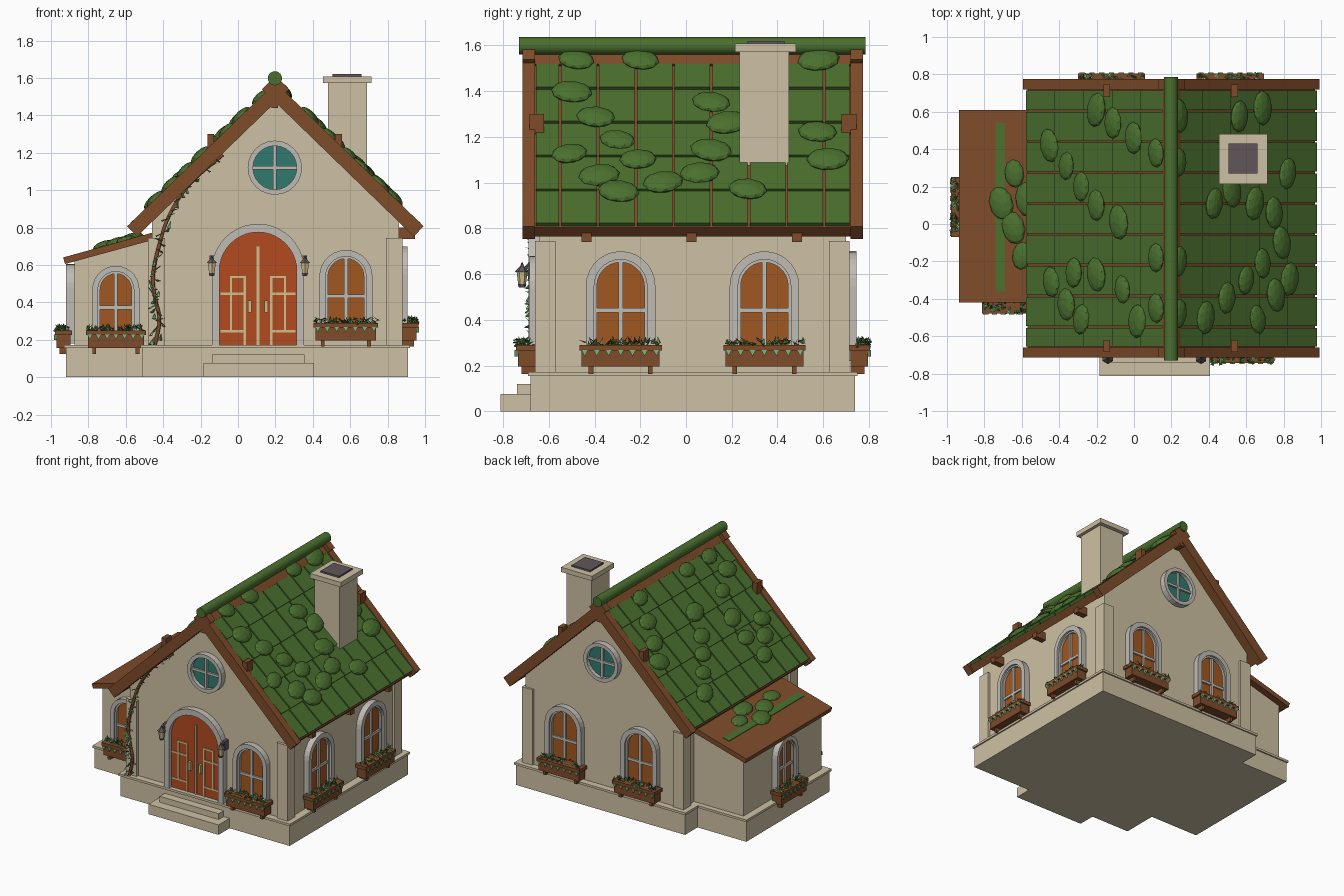
import bpy, bmesh, math, random
from mathutils import Matrix, Vector

random.seed(4)
if "Cube" in bpy.data.objects:
    bpy.data.objects.remove(bpy.data.objects["Cube"])


def material(name, *rgb):
    linear = [((c / 255 + .055) / 1.055) ** 2.4 for c in rgb] + [1]
    mat = bpy.data.materials.new(name)
    mat.use_nodes = True
    mat.diffuse_color = linear
    mat.node_tree.nodes["Principled BSDF"].inputs["Base Color"].default_value = linear
    return mat


plaster = material("plaster", 206, 192, 163)
wood = material("brown wood", 126, 76, 42)
stone = material("pale stone", 192, 188, 180)
moss = material("moss green", 74, 112, 46)
amber = material("amber glass", 160, 88, 34)
red = material("door red", 178, 75, 32)
teal = material("teal glass", 48, 122, 110)
iron = material("dark iron", 96, 86, 88)
leaf_green = material("pale leaf", 128, 182, 130)
cream = material("cream trim", 208, 192, 140)


def finish(name, bm, mat, frame=Matrix(), smooth=False):
    bm.transform(frame)
    bmesh.ops.recalc_face_normals(bm, faces=bm.faces)
    mesh = bpy.data.meshes.new(name)
    for face in bm.faces:
        face.smooth = smooth and len(face.verts) == 4
    bm.to_mesh(mesh)
    bm.free()
    mesh.materials.append(mat)
    obj = bpy.data.objects.new(name, mesh)
    bpy.context.collection.objects.link(obj)
    return obj


def block(bm, x0, x1, y0, y1, z0, z1):
    mid = Vector((x0 + x1, y0 + y1, z0 + z1)) / 2
    size = Matrix.Diagonal((x1 - x0, y1 - y0, z1 - z0, 1))
    bmesh.ops.create_cube(bm, size=1, matrix=Matrix.Translation(mid) @ size)


def blocks(name, mat, boxes, frame=Matrix()):
    bm = bmesh.new()
    for box in boxes:
        block(bm, *box)
    return finish(name, bm, mat, frame)


def prism(bm, outline, y0, y1):
    front = [bm.verts.new((x, y0, z)) for x, z in outline]
    back = [bm.verts.new((x, y1, z)) for x, z in outline]
    bm.faces.new(front)
    bm.faces.new(back)
    for i in range(len(front)):
        bm.faces.new((front[i - 1], front[i], back[i], back[i - 1]))


def panel(name, mat, outline, y0, y1, frame=Matrix()):
    bm = bmesh.new()
    prism(bm, outline, y0, y1)
    return finish(name, bm, mat, frame)


def band(name, mat, outer, inner, y0, y1, frame, closed=False):
    bm = bmesh.new()
    for i in range(0 if closed else 1, len(outer)):
        prism(bm, [outer[i - 1], outer[i], inner[i], inner[i - 1]], y0, y1)
    bmesh.ops.remove_doubles(bm, verts=bm.verts, dist=.0001)
    return finish(name, bm, mat, frame)


def arch(half, top, bottom, steps=14):
    curve = [(-half * math.cos(math.pi * i / steps), top - half + half * math.sin(math.pi * i / steps))
             for i in range(steps + 1)]
    return [(-half, bottom)] + curve + [(half, bottom)]


def circle(radius, height, steps=24):
    return [(radius * math.cos(math.tau * i / steps), height + radius * math.sin(math.tau * i / steps))
            for i in range(steps)]


def wall(x, y, degrees):
    return Matrix.Translation((x, y, 0)) @ Matrix.Rotation(math.radians(degrees), 4, "Z")


def add_leaf(bm, place, size):
    turn = Matrix.Rotation(random.uniform(0, 6), 4, "Z") @ Matrix.Rotation(random.uniform(.3, 1.4), 4, "X")
    bmesh.ops.create_cone(bm, segments=4, radius1=size * .5, radius2=0, depth=size * 1.8,
                          cap_ends=True, matrix=Matrix.Translation(place) @ turn @ Matrix.Diagonal((1, .35, 1, 1)))


# Plinth, rim, steps
main = (-.51, .91, -.68, .74)
annex = (-.92, -.5, -.41, .59)
blocks("plinth", plaster, [main + (0, .155), annex + (0, .155)])
blocks("plinth_rim", plaster, [(a - .01, b + .01, c - .01, d + .01, .155, .172) for a, b, c, d in (main, annex)])
blocks("front_steps", plaster, [(-.185, .405, -.812, -.6, 0, .075), (-.14, .355, -.74, -.6, .07, .12)])

# Walls and corner piers
panel("main_walls", plaster, [(-.46, .16), (.86, .16), (.86, .86), (.2, 1.5), (-.46, .86)], -.64, .7)
panel("annex_walls", plaster, [(-.875, .16), (-.4, .16), (-.4, .76), (-.875, .63)], -.375, .56)
blocks("corner_piers", plaster, [(x, x + .09, y, y + .09, .16, .745) for x in (-.48, .79) for y in (-.66, .625)])

# Main roof: slab, barge boards, overlapping tiles, moss clumps
moss_right = [(-.48, 1.535), (-.2, 1.535), (.33, 1.535), (.58, 1.535), (-.5, 1.395), (-.395, 1.285), (-.3, 1.185),
              (-.51, 1.125), (-.38, 1.03), (-.295, .96), (-.21, 1.1), (-.1, 1), (.11, 1.14), (.06, 1.04),
              (.27, .97), (.11, 1.35), (.18, 1.26), (.575, 1.22), (.62, 1.1)]
moss_left = [(-.2, .61), (-.11, .54), (0, .46), (.12, .38), (-.45, .42), (-.36, .31), (-.28, .2), (-.2, .1),
             (-.08, .01), (-.44, -.31), (-.36, -.43), (-.28, -.51), (-.32, -.26), (-.2, -.27), (-.06, -.35),
             (.02, -.52), (.12, -.45), (.12, -.18)]
slope = math.atan(.97)
cos, sin = math.cos(slope), math.sin(slope)
clumps = {1: [((1.57 - z) / sin, y) for y, z in moss_right], -1: [((.2 - x) / cos, y) for x, y in moss_left]}
edges = [-.66] + [-.55 + .165 * k for k in range(8)] + [.72]


def add_clump(bm, place):
    size = Matrix.Diagonal((.062, .088, .026, 1)) * random.uniform(.85, 1.08)
    size[3][3] = 1
    turn = Matrix.Rotation(random.uniform(-.3, .3), 4, "Z")
    bmesh.ops.create_icosphere(bm, subdivisions=2, radius=1, matrix=Matrix.Translation(place) @ turn @ size)


for side, label in ((1, "left"), (-1, "right")):
    frame = Matrix(((side * cos, 0, side * sin, .2), (0, 1, 0, 0), (-sin, 0, cos, 1.57), (0, 0, 0, 1)))
    blocks(label + "_roof_slab", wood, [(0, 1.085, -.69, .75, -.07, -.015)], frame)
    blocks(label + "_barge_boards", wood, [(-.03, 1.1, -.715, -.66, -.072, .004), (-.03, 1.1, .72, .775, -.072, .004)], frame)
    bm = bmesh.new()
    for row in range(5):
        start = .01 + row * .213
        for near, far in zip(edges, edges[1:]):
            prism(bm, [(start, -.02), (start + .215, -.02), (start + .215, .006), (start, -.008)], near + .005, far - .005)
    finish(label + "_roof_tiles", bm, moss, frame)
    bm = bmesh.new()
    for along, y in clumps[side]:
        add_clump(bm, (along, y, .004))
    finish(label + "_roof_moss", bm, moss, frame)
bm = bmesh.new()
bmesh.ops.create_cone(bm, segments=14, radius1=.038, radius2=.038, depth=1.515, cap_ends=True,
                      matrix=Matrix.Translation((.197, .028, 1.598)) @ Matrix.Rotation(math.pi / 2, 4, "X"))
finish("ridge_roll", bm, moss, smooth=True)
blocks("purlin_ends", wood, [(x - .018, x + .018, y, y + .065, z, z + .09) for x, z in ((-.145, 1.21), (.537, 1.21))
                             for y in (-.685, .68)] +
       [(.18, .215, y, y + .09, 1.44, 1.53) for y in (-.71, .68)])
blocks("rafter_ends", wood, [(.84, .945, y - .022, y + .022, .74, .8) for y in (-.435, .025, .485)])

# Annex roof
panel("annex_roof", wood, [(-.925, .605), (-.935, .64), (-.45, .775), (-.45, .735)], -.42, .61)
panel("annex_moss_strip", moss, [(-.74, .69), (-.74, .699), (-.69, .713), (-.69, .7)], -.36, .54)
bm = bmesh.new()
for x, y in ((-.64, .27), (-.71, .11), (-.645, -.02), (-.6, -.17), (-.57, .13)):
    add_clump(bm, (0, y, 0))
    bmesh.ops.transform(bm, matrix=Matrix.Translation((x, 0, .728 + (x + .62) * .278)) @ Matrix.Rotation(-.27, 4, "Y"),
                        verts=bm.verts[-42:])
finish("annex_moss", bm, moss)

# Chimney
blocks("chimney", plaster, [(.48, .69, .235, .45, 1, 1.58), (.455, .714, .215, .48, 1.572, 1.608)])
blocks("chimney_flue", iron, [(.505, .66, .27, .43, 1.55, 1.62)])


# Arched windows with planted boxes
def window(label, frame, half, top, sill, box_half, box_top):
    inner = half * .76
    rise = top - half + inner
    band(label + "_surround", stone, arch(half, top, sill), arch(inner, rise, sill), -.045, .01, frame)
    band(label + "_casing", stone, arch(inner, rise, sill), arch(inner - .012, rise - .012, sill), -.03, .01, frame)
    panel(label + "_glass", amber, arch(inner, rise, sill), -.012, .01, frame)
    cross = sill + (rise - sill) * .5
    blocks(label + "_bars", stone, [(-.01, .01, -.025, 0, sill, rise - .005), (-inner, inner, -.024, 0, cross - .01, cross + .01)], frame)
    low = box_top - .095
    blocks(label + "_planter", wood, [(-box_half + .01, box_half - .01, -.095, -.02, low, box_top - .01),
                                      (-box_half, box_half, -.104, -.012, box_top - .025, box_top)] +
           [(x - .01, x + .01, -.08, -.02, low - .032, low) for x in (-box_half * .72, box_half * .72)], frame)
    for kind, mat, count in (("foliage", moss, 34), ("blossom", leaf_green, 26)):
        bm = bmesh.new()
        for i in range(count):
            add_leaf(bm, (random.uniform(-box_half, box_half) * .95, random.uniform(-.1, -.03),
                          box_top + random.uniform(0, .026)), .02)
        if mat == leaf_green:
            for i in range(7):
                x = (i - 3) * box_half * .29
                prism(bm, [(x - .014, box_top - .022), (x + .014, box_top - .022), (x, box_top - .05)], -.109, -.09)
        finish(label + "_" + kind, bm, mat, frame)


window("front_window", wall(.577, -.64, 0), .142, .68, .22, .172, .29)
window("annex_front_window", wall(-.653, -.375, 0), .126, .595, .18, .16, .25)
window("annex_side_window", wall(-.875, .09, -90), .126, .605, .18, .16, .25)
for label, y in (("fore", -.286), ("rear", .343)):
    window(label + "_side_window", wall(.86, y, 90), .152, .7, .22, .18, .29)
for label, x in (("right", -.12), ("left", .515)):
    window(label + "_back_window", wall(x, .7, 180), .152, .7, .22, .18, .29)

# Round gable windows
for label, frame in (("front", wall(.197, -.64, 0)), ("back", wall(.197, .7, 180))):
    band(label + "_round_surround", stone, circle(.145, 1.12), circle(.117, 1.12), -.045, .01, frame, True)
    panel(label + "_round_glass", teal, circle(.12, 1.12), -.015, .01, frame)
    blocks(label + "_round_bars", stone, [(-.009, .009, -.03, 0, 1.003, 1.237), (-.117, .117, -.029, 0, 1.111, 1.129)], frame)

# Front door with trim, handles and a lantern on each side
door = wall(.107, -.64, 0)
band("door_surround", stone, arch(.247, .82, .16, 20), arch(.207, .775, .16, 20), -.048, .01, door)
panel("door_leaves", red, arch(.208, .776, .16, 20), -.018, .01, door)
trim = [(-.007, .007, -.026, 0, .17, .7)]
for s in (-1, 1):
    def strip(a, b, z0, z1, depth=.024):
        trim.append((min(s * a, s * b), max(s * a, s * b), -depth, 0, z0, z1))
    strip(.065, .077, .17, .54)
    strip(.138, .15, .25, .54)
    for z in (.24, .44, .53):
        strip(.065, .2 if z < .5 else .15, z, z + .012)
    strip(.035, .053, .345, .41, .04)
blocks("door_trim", cream, trim, door)


def turned(name, mat, x, rings):
    bm = bmesh.new()
    for r0, r1, z0, z1 in rings:
        bmesh.ops.create_cone(bm, segments=6, radius1=r0, radius2=r1, depth=z1 - z0, cap_ends=True,
                              matrix=Matrix.Translation((x, -.717, (z0 + z1) / 2)))
    finish(name, bm, mat)


for x, label in ((-.14, "right"), (.358, "left")):
    turned(label + "_lantern_glass", cream, x, [(.017, .024, .555, .612)])
    turned(label + "_lantern_metal", iron, x, [(.014, .019, .542, .556), (.032, .008, .61, .635), (.008, .003, .635, .65)])
    blocks(label + "_lantern_arm", iron, [(x - .008, x + .008, -.72, -.63, .622, .634), (x - .012, x + .012, -.69, -.63, .58, .65)])

# Climbing vine
path = [(-.445, .17), (-.42, .31), (-.44, .41), (-.455, .52), (-.42, .71), (-.365, .87), (-.26, 1.03), (-.08, 1.19)]
curve = bpy.data.curves.new("vine_stem", "CURVE")
curve.dimensions = "3D"
curve.bevel_depth = .011
curve.bevel_resolution = 1
curve.resolution_u = 4
spline = curve.splines.new("BEZIER")
spline.bezier_points.add(len(path) - 1)
for point, (x, z) in zip(spline.bezier_points, path):
    point.co = (x, -.668, z)
    point.handle_left_type = point.handle_right_type = "AUTO"
curve.materials.append(wood)
bpy.context.collection.objects.link(bpy.data.objects.new("vine_stem", curve))
bm = bmesh.new()
for (x0, z0), (x1, z1) in zip(path, path[1:]):
    for i in range(6):
        t = i / 6
        add_leaf(bm, (x0 + (x1 - x0) * t + random.uniform(-.025, .025), -.685, z0 + (z1 - z0) * t), .026)
finish("vine_leaves", bm, leaf_green)
